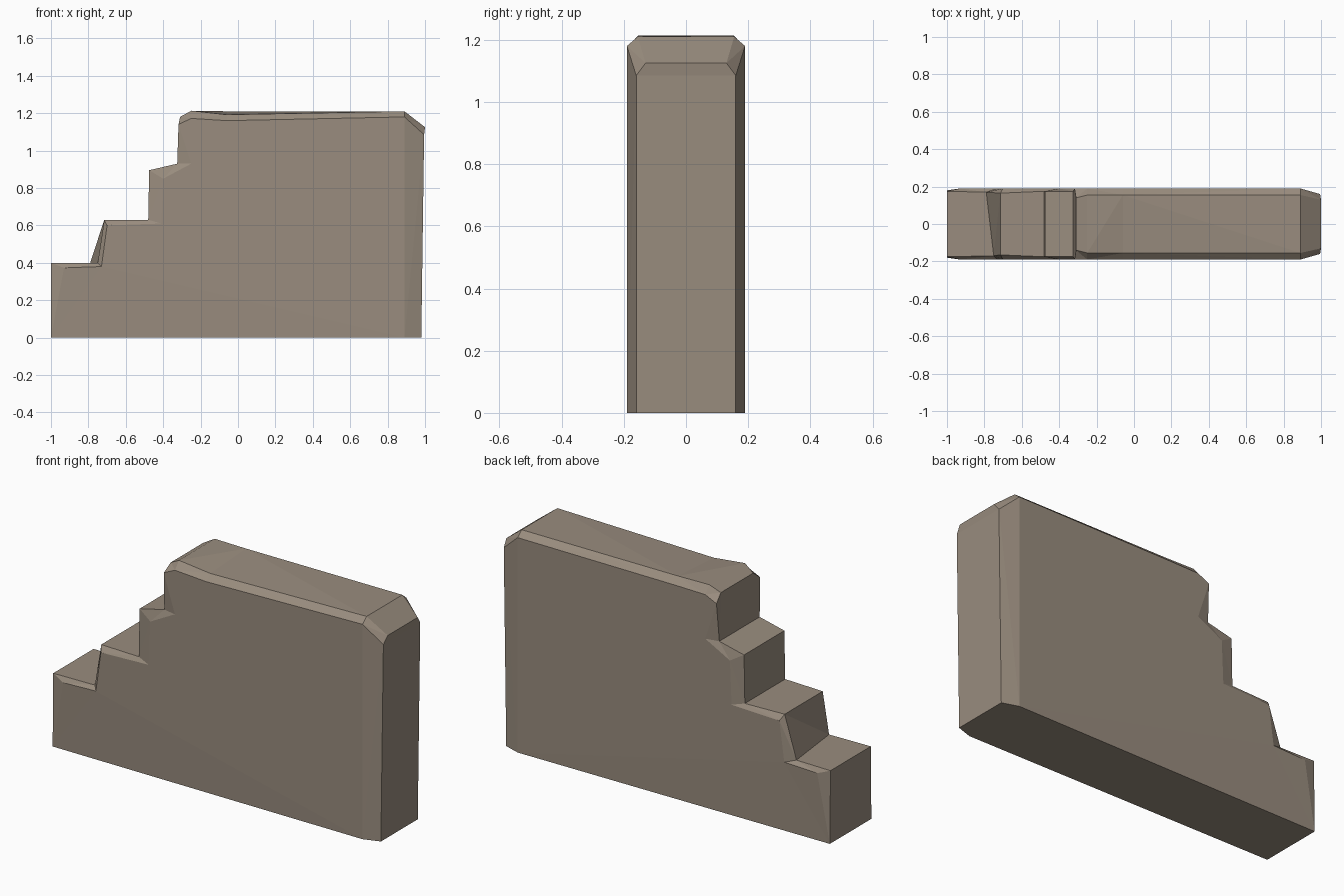
import bpy, bmesh

if "Cube" in bpy.data.objects:
    bpy.data.objects.remove(bpy.data.objects["Cube"])

# Stepped stone wall: (edge x, z, half depth) and (chamfered side face x, z), counter-clockwise
PROFILE = [
    ((-1.00, 0.00, 0.18), (-1.00, 0.00)),
    ((0.98, 0.00, 0.16), (0.89, 0.00)),
    ((0.995, 1.085, 0.16), (0.89, 1.18)),
    ((1.00, 1.125, 0.13), (0.89, 1.18)),
    ((0.89, 1.21, 0.155), (0.89, 1.18)),
    ((-0.06, 1.21, 0.155), (-0.06, 1.175)),
    ((-0.25, 1.213, 0.155), (-0.25, 1.172)),
    ((-0.31, 1.18, 0.14), (-0.318, 1.14)),
    ((-0.325, 0.93, 0.175), (-0.25, 0.93)),
    ((-0.475, 0.895, 0.175), (-0.40, 0.85)),
    ((-0.48, 0.63, 0.175), (-0.41, 0.61)),
    ((-0.715, 0.63, 0.165), (-0.70, 0.60)),
    ((-0.77, 0.40, 0.17), (-0.73, 0.38)),
    ((-1.00, 0.40, 0.175), (-0.93, 0.373)),
]
DENT, SLANT = 5, 12      # top edge dips at the front; lowest riser is skewed

bm = bmesh.new()
n = len(PROFILE)
edges = {}
for side in (-1, 1):
    outer, inner = [], []
    for i, ((x, z, d), (u, w)) in enumerate(PROFILE):
        if i == DENT and side < 0:
            z, w = z - 0.018, w - 0.015
        if i == SLANT:
            x -= 0.02 * side
        outer.append(bm.verts.new((x, side * d, z)))
        inner.append(bm.verts.new((u, side * (0.18 if i == 0 else 0.19), w)))
    edges[side] = outer
    # chamfer strip and large side face
    for i in range(n):
        j = (i + 1) % n
        bm.faces.new((outer[i], outer[j], inner[j], inner[i]))
    bm.faces.new(inner)

# treads, risers, top, end and underside across the thickness
for i in range(n):
    j = (i + 1) % n
    bm.faces.new((edges[-1][i], edges[1][i], edges[1][j], edges[-1][j]))

bmesh.ops.remove_doubles(bm, verts=bm.verts, dist=0.0005)
bmesh.ops.triangulate(bm, faces=bm.faces)
bmesh.ops.recalc_face_normals(bm, faces=bm.faces)

mesh = bpy.data.meshes.new("stepped_wall")
bm.to_mesh(mesh)
bm.free()
stone = bpy.data.materials.new("warm grey stone")
stone.diffuse_color = (0.32, 0.265, 0.21, 1)
stone.use_nodes = True
stone.node_tree.nodes["Principled BSDF"].inputs["Base Color"].default_value = stone.diffuse_color
mesh.materials.append(stone)
wall = bpy.data.objects.new("stepped_wall", mesh)
bpy.context.collection.objects.link(wall)
